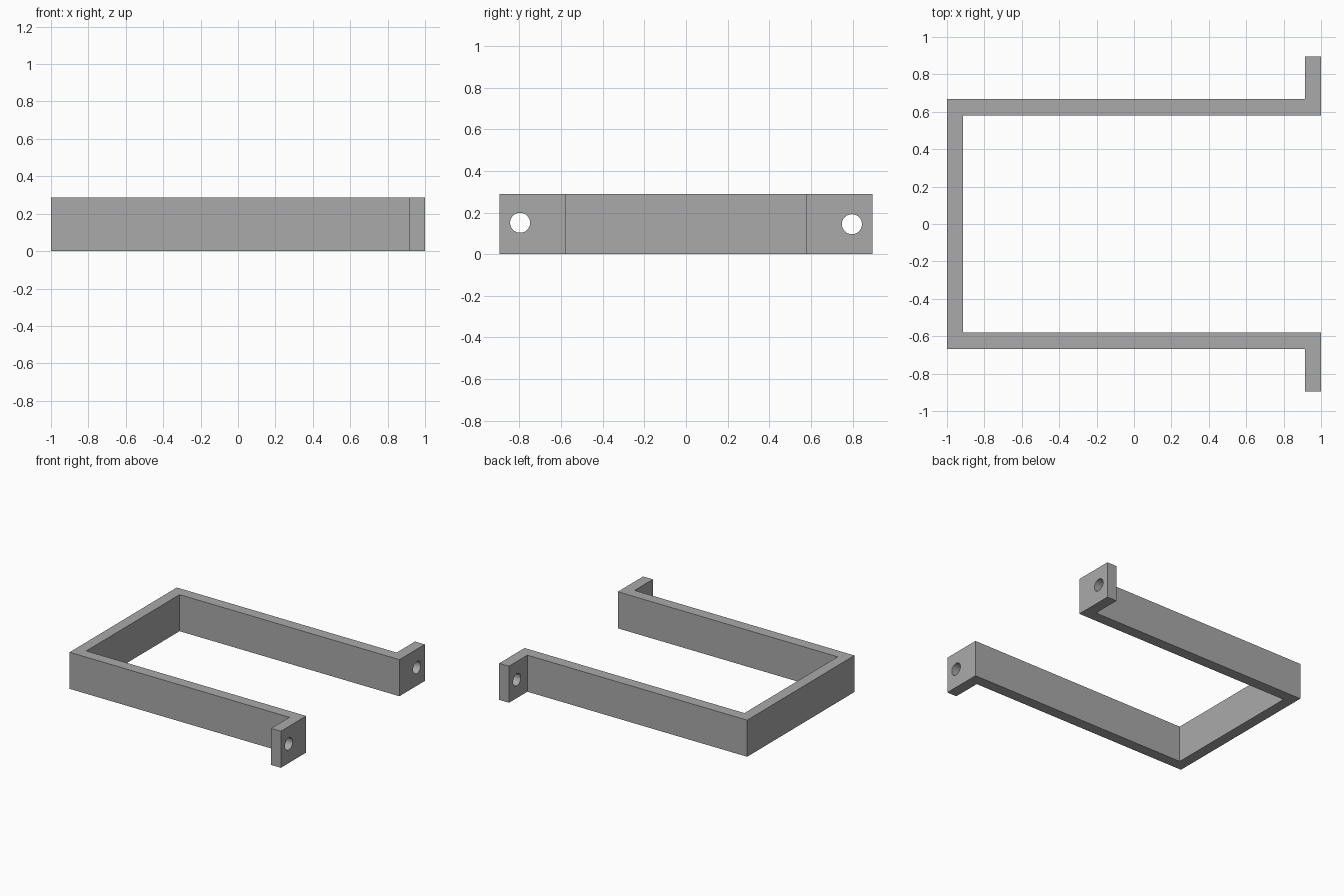
import bpy
import bmesh
import math

HEIGHT = 0.288
HOLE_RADIUS = 0.048

cube = bpy.data.objects.get("Cube")
if cube:
    bpy.data.objects.remove(cube, do_unlink=True)

# Plain grey metal
grey = bpy.data.materials.new("grey metal")
grey.use_nodes = True
grey.diffuse_color = (0.4, 0.4, 0.4, 1)
grey.node_tree.nodes["Principled BSDF"].inputs["Base Color"].default_value = (0.4, 0.4, 0.4, 1)

# Half outline of the bracket, from the outer closed end to the inner closed end
half = [(-1, 0.667), (0.915, 0.667), (0.915, 0.895), (1, 0.895),
        (1, 0.58), (-0.915, 0.58)]
outline = half + [(x, -y) for x, y in reversed(half)]

# Bracket: outline raised to full height
bm = bmesh.new()
base = bm.faces.new([bm.verts.new((x, y, 0)) for x, y in outline])
raised = bmesh.ops.extrude_face_region(bm, geom=[base])["geom"]
bmesh.ops.translate(bm, vec=(0, 0, HEIGHT),
                    verts=[v for v in raised if isinstance(v, bmesh.types.BMVert)])
bmesh.ops.recalc_face_normals(bm, faces=bm.faces)
mesh = bpy.data.meshes.new("bracket")
bm.to_mesh(mesh)
bm.free()
mesh.materials.append(grey)
bracket = bpy.data.objects.new("bracket", mesh)
bpy.context.collection.objects.link(bracket)


def drill(name, y, z):
    """Cut a screw hole along x through a mounting tab."""
    bpy.ops.mesh.primitive_cylinder_add(vertices=48, radius=HOLE_RADIUS, depth=0.3,
                                        location=(0.957, y, z),
                                        rotation=(0, math.pi / 2, 0))
    cutter = bpy.context.object
    cutter.name = name
    cutter.data.materials.append(grey)
    cutter.hide_render = True
    cut = bracket.modifiers.new(name, 'BOOLEAN')
    cut.operation = 'DIFFERENCE'
    cut.solver = 'EXACT'
    cut.object = cutter
    bpy.ops.object.select_all(action='DESELECT')
    bracket.select_set(True)
    bpy.context.view_layer.objects.active = bracket
    bpy.ops.object.modifier_apply(modifier=cut.name)
    bpy.data.objects.remove(cutter, do_unlink=True)


# Screw holes in the two tabs
drill("front_screw_hole", -0.797, 0.151)
drill("back_screw_hole", 0.797, 0.144)

# Smooth hole walls, sharp corners
bpy.ops.object.shade_smooth_by_angle(angle=math.radians(30))
